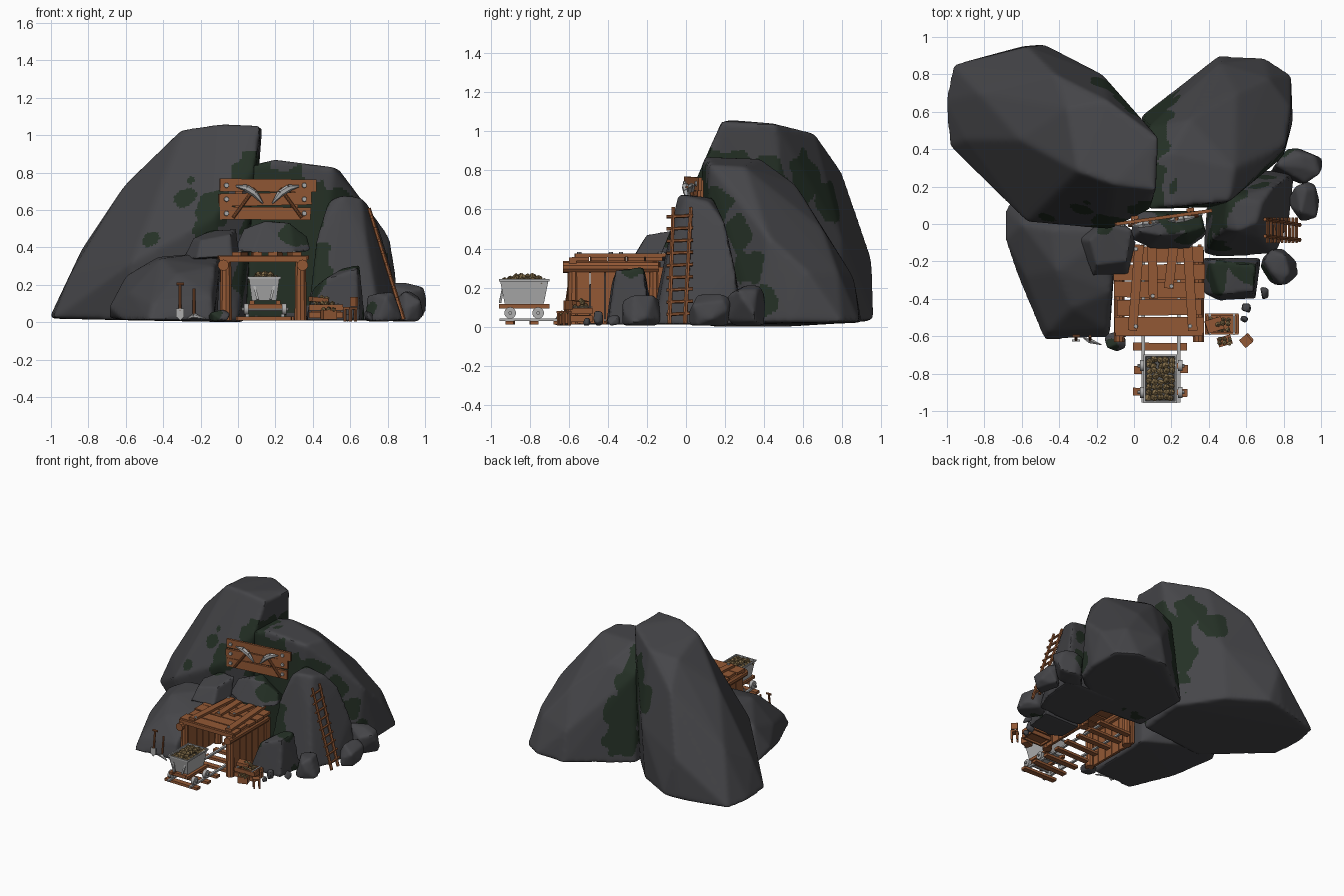
import bpy, bmesh, math, random
from mathutils import Vector, Matrix, Euler, noise

if "Cube" in bpy.data.objects:
    bpy.data.objects.remove(bpy.data.objects["Cube"])
random.seed(4)


def material(name, *rgb):
    m = bpy.data.materials.new(name)
    m.use_nodes = True
    m.diffuse_color = (*rgb, 1)
    m.node_tree.nodes["Principled BSDF"].inputs["Base Color"].default_value = (*rgb, 1)
    return m


ROCK = material("dark rock", .06, .06, .066)
MOSS = material("moss", .018, .03, .019)
WOOD = material("wood", .29, .098, .035)
METAL = material("light metal", .42, .42, .42)
DARK = material("dark metal", .1, .1, .1)
ORE = material("ore", .22, .15, .065)


def add_object(name, bm, *mats):
    bmesh.ops.recalc_face_normals(bm, faces=bm.faces)
    me = bpy.data.meshes.new(name)
    bm.to_mesh(me)
    bm.free()
    for m in mats:
        me.materials.append(m)
    ob = bpy.data.objects.new(name, me)
    bpy.context.scene.collection.objects.link(ob)
    return ob


def smooth(ob, angle=35):
    bpy.ops.object.select_all(action='DESELECT')
    ob.select_set(True)
    bpy.context.view_layer.objects.active = ob
    bpy.ops.object.shade_smooth_by_angle(angle=math.radians(angle))


# Boxes given as (centre, size, rotation), joined into one part
def boxes(name, mat, items):
    bm = bmesh.new()
    for c, s, *r in items:
        rot = Euler(r[0] if r else (0, 0, 0)).to_matrix().to_4x4()
        bmesh.ops.create_cube(bm, size=1, matrix=Matrix.Translation(c) @ rot @ Matrix.Diagonal((*s, 1)))
    return add_object(name, bm, mat)


# Round bars given as (start, end, start radius, end radius)
def rods(name, mat, items, sides=10):
    bm = bmesh.new()
    for p, q, r1, r2 in items:
        p, q = Vector(p), Vector(q)
        d = q - p
        m = Matrix.Translation((p + q) / 2) @ d.to_track_quat('Z', 'Y').to_matrix().to_4x4()
        bmesh.ops.create_cone(bm, cap_ends=True, segments=sides, radius1=r1, radius2=r2, depth=d.length, matrix=m)
    ob = add_object(name, bm, mat)
    smooth(ob)
    return ob


# Patches where moss grows: (x, y, z, radius)
PATCHES = [(.08, .12, .8, .11), (.09, .26, .8, .1), (.08, .4, .78, .11), (.09, .52, .62, .15), (.1, .6, .4, .15),
           (.14, .62, .18, .14), (-.27, .07, .78, .06), (-.3, .03, .67, .08), (-.465, .02, .45, .045),
           (-.12, .0, .62, .1), (-.17, -.01, .5, .06), (-.02, .6, .76, .12), (-.12, .74, .64, .12),
           (.2, .17, .6, .24), (.35, .13, .55, .2), (.2, .14, .25, .24), (.56, .2, .62, .09), (.66, .27, .48, .09),
           (.74, .32, .3, .09), (.8, .4, .12, .08), (.4, -.12, .28, .13), (.44, .05, .5, .12), (.44, .02, .65, .07),
           (.4, -.3, .2, .1), (.6, -.24, .3, .08), (.72, -.25, .05, .06), (-.12, -.65, .05, .04), (.32, -.06, .47, .09)]


def mossy(p):
    wobble = 1 + .45 * noise.noise(p * 11)
    return any((p - Vector(s[:3])).length < s[3] * wobble for s in PATCHES)


# A rock is a hull of corner points with worn edges
def rock(name, points, voxel=.014, wear=10):
    bm = bmesh.new()
    for p in points:
        bm.verts.new(p)
    bmesh.ops.convex_hull(bm, input=bm.verts)
    bmesh.ops.delete(bm, geom=[v for v in bm.verts if not v.link_faces], context='VERTS')
    ob = add_object(name, bm)
    mod = ob.modifiers.new("grain", 'REMESH')
    mod.mode, mod.voxel_size = 'VOXEL', voxel
    mod = ob.modifiers.new("wear", 'SMOOTH')
    mod.factor, mod.iterations = .5, wear
    dg = bpy.context.evaluated_depsgraph_get()
    me = bpy.data.meshes.new_from_object(ob.evaluated_get(dg))
    ob.modifiers.clear()
    ob.data = me
    me.materials.clear()
    me.materials.append(ROCK)
    me.materials.append(MOSS)
    for f in me.polygons:
        f.material_index = int(mossy(f.center))
    smooth(ob)


def cm(*pts):
    return [Vector(p) / 100 for p in pts]


def boulder(name, centre, size):
    pts = []
    for i in range(22):
        d = Vector([random.gauss(0, 1) for _ in range(3)]).normalized()
        d *= random.uniform(.97, 1.1) / max(max(map(abs, d)), .8)
        pts.append(Vector(centre) + Vector([a * b / 2 for a, b in zip(d, size)]))
        pts[-1].z = max(pts[-1].z, .005)
    rock(name, pts, max(.006, min(size) / 14), 3)


# Big rocks
rock("tall_back_rock", cm(
    (-101, 66, 2), (-97, 85, 2), (-60, 95, 3), (-48, 96, 4), (-20, 80, 3), (4, 52, 0), (0, 12, 0), (-55, 6, 1),
    (-99, 42, 2), (-83, 70, 40), (-57, 95, 35), (-17, 80, 45), (9, 50, 50), (-61, 45, 73), (-57, 1, 32),
    (-13, -3, 56), (9, 8, 82), (-30, 28, 103), (-10, 21, 106), (12, 18, 105), (13, 46, 104),
    (-14, 66, 99), (-36, 62, 96), (-42, 80, 79), (-90, 45, 25)))
rock("low_back_rock", cm(
    (4, 58, 1), (45, 90, 2), (70, 89, 2), (84, 80, 2), (85, 55, 2), (80, 36, 2), (45, 9, 1), (4, 12, 1),
    (84, 62, 28), (81, 42, 46), (55, 70, 50), (60, 32, 72), (8, 8, 84), (20, 9, 87), (51, 12, 83),
    (54, 30, 82), (20, 38, 86), (8, 36, 84), (30, 56, 73), (72, 78, 28), (46, 86, 25), (8, 52, 68)))
rock("left_front_rock", cm(
    (-69, 8, 2), (-69, -8, 8), (-61, -31, 1), (-48, -62, 1), (-13, -61, 1), (-11, -5, 1), (-60, 0, 25),
    (-43, -3, 35), (-41, -25, 34), (-33, -45, 26), (-12, -36, 30), (-9, -3, 38), (-14, -57, 14),
    (-58, -28, 16), (-46, -58, 10), (-30, 18, 20), (-60, 22, 2)))
rock("right_front_rock", cm(
    (37, -16, 1), (46, -18, 1), (76, -16, 1), (83, 1, 1), (86, 28, 1), (40, 30, 1), (73, 2, 45),
    (82, 25, 30), (48, -2, 64), (56, -4, 68), (66, 0, 67), (69, 12, 64), (50, 14, 66), (75, 20, 53),
    (42, -8, 45), (69, -8, 42)))

# Smaller rocks around the entrance and the foot of the hill
rock("right_boulder", cm((36, -18, 1), (37, -37, 1), (45, -41, 1), (65, -40, 1), (68, -18, 1), (40, -19, 18),
                         (46, -38, 23), (64, -36, 29), (65, -22, 31), (56, -21, 29)), .012, 5)
rock("left_lintel_rock", cm((-30, -8, 33), (-22, -28, 34), (-3, -27, 35), (1, -10, 36), (-24, -9, 45), (-20, -22, 44),
                            (-4, -20, 47), (-1, -3, 50), (-15, 0, 49), (-13, 6, 33)), .01, 5)
rock("entrance_rock", cm((-2, -8, 38), (8, -13, 37), (30, -13, 37), (39, -6, 38), (36, 7, 40), (0, 7, 40),
                         (3, -4, 50), (14, -6, 54), (28, -5, 53), (37, -2, 46), (18, 5, 54)), .01, 5)
for i, (c, s) in enumerate([
        ((.77, -.23, .06), (.2, .18, .19)), ((.87, .31, .09), (.26, .18, .23)), ((.91, .12, .07), (.15, .2, .18)),
        ((.69, -.37, .03), (.06, .06, .06)), ((.6, -.45, .04), (.05, .05, .08)),
        ((.59, -.51, .025), (.04, .04, .04)), ((-.1, -.63, .03), (.11, .1, .07))]):
    boulder("boulder_%d" % (i + 1), c, s)

# Timber tunnel
walls, roof, nails = [], [], []
for x in (-.085, .35):
    for i in range(6):
        walls.append(((x, -.53 + i * .077, .16), (.02, .072, .29), (0, 0, random.uniform(-.04, .04))))
for i in range(5):
    y = -.54 + i * .094
    roof.append(((.135, y, .347), (.47 + random.uniform(-.02, .02), .085, .02), (0, 0, random.uniform(-.02, .02))))
for x, y, length, turn in ((.01, -.34, .46, -.08), (.3, -.33, .48, .06), (.2, -.22, .25, -.12), (.1, -.25, .3, .03)):
    roof.append(((x, y, .366), (.05, length, .018), (0, 0, turn)))
    for s in (-.45, .45):
        y2 = y + s * length
        nails.append(((x, y2, .37), (x, y2, .381), .012, .01))
boxes("tunnel_walls", WOOD, walls)
boxes("tunnel_roof", WOOD, roof)
boxes("tunnel_lintel", WOOD, [((.135, -.58, .338), (.47, .04, .03))])
rods("tunnel_side_beams", WOOD, [((x, -.63, .305), (x, -.14, .305), .03, .03) for x in (-.078, .345)])
rods("roof_nails", METAL, nails, 8)
rods("tunnel_posts", WOOD, [((x, y, .01), (x, y, .33), .034, .03) for x in (-.065, .335) for y in (-.575, -.16)])

# Track
boxes("sleepers", WOOD, [((.145 + random.uniform(-.01, .01), -.9 + i * .122, .02), (.29, .042, .02),
                          (0, 0, random.uniform(-.03, .03))) for i in range(8)])
boxes("rails", METAL, [((x, -.5, .036), (.018, .91, .014)) for x in (.05, .24)])

# Mine cart: an open tapered tub on a wooden frame
bm = bmesh.new()
bmesh.ops.create_cube(bm, size=1, matrix=Matrix.Translation((.14, -.828, .18)) @ Matrix.Diagonal((.165, .25, .125, 1)))
for v in bm.verts:
    if v.co.z < .18:
        v.co.x = .14 + (v.co.x - .14) * .8
        v.co.y = -.828 + (v.co.y + .828) * .8
bm.normal_update()
top = max(bm.faces, key=lambda f: f.normal.z)
bmesh.ops.inset_region(bm, faces=[top], thickness=.012)
bmesh.ops.translate(bm, verts=top.verts, vec=(0, 0, -.03))
top.material_index = 1
add_object("cart_tub", bm, METAL, DARK)
boxes("cart_bands", METAL, [((.14, y, .238), (.178, .01, .012)) for y in (-.952, -.704)]
      + [((x, -.828, .238), (.01, .25, .012)) for x in (.056, .224)]
      + [((.14 + s * .045, -.943, .165), (.012, .012, .09), (-.2, s * .25, 0)) for s in (-1, 1)])
boxes("cart_frame", WOOD, [((x, -.828, .105), (.025, .26, .022)) for x in (.075, .215)]
      + [((.145, y, .085), (.18, .03, .025)) for y in (-.9, -.757)])
rods("cart_wheels", METAL, [((x - .012, y, .07), (x + .012, y, .07), .03, .03)
                            for x in (.043, .247) for y in (-.9, -.757)], 14)
rods("cart_axles", METAL, [((.02, y, .07), (.27, y, .07), .009, .009) for y in (-.9, -.757)], 8)


def ore_heap(name, centre, spread, columns, rows, size):
    bm = bmesh.new()
    for i in range(columns):
        for j in range(rows):
            a = 2 * i / (columns - 1) - 1
            b = 2 * j / (rows - 1) - 1
            p = Vector(centre) + Vector((a * spread[0], b * spread[1], spread[2] * (1 - max(a * a, b * b))))
            p += Vector([random.uniform(-.3, .3) * size for _ in range(3)])
            for v in bmesh.ops.create_icosphere(bm, subdivisions=1, radius=size)["verts"]:
                v.co = v.co * random.uniform(.75, 1.15) + p
    add_object(name, bm, ORE)


ore_heap("cart_ore", (.14, -.828, .228), (.058, .1, .027), 5, 8, .021)

# Sign with crossed pickaxes, turned slightly about the vertical
turn = math.radians(8)


def on_sign(x, z, out=0):
    return Vector((.155 + x * math.cos(turn) + out * math.sin(turn), .035 + x * math.sin(turn) - out * math.cos(turn), z))


boxes("sign_planks", WOOD, [(on_sign(x, z), (w, .018, .068), (0, tilt, turn))
                            for x, z, w, tilt in ((.005, .732, .52, .01), (-.01, .658, .5, -.02), (-.01, .582, .49, .01))])
boxes("sign_battens", WOOD, [(on_sign(x, .65, -.02), (.04, .02, .2), (0, 0, turn)) for x in (-.15, .15)])
rods("sign_bolts", METAL, [(on_sign(x, z, .005), on_sign(x, z, .018), .015, .012)
                           for z in (.732, .658, .582) for x in (-.22, .2)])
rods("sign_pick_handles", WOOD, [(on_sign(s * .185, .56, .018), on_sign(s * .07, .715, .018), .009, .009) for s in (-1, 1)])
heads = []
for s in (-1, 1):
    arc = [on_sign(s * x, z, .022) for x, z in ((.17, .728), (.115, .718), (.07, .69), (.025, .635))]
    heads += [(arc[0], arc[1], .005, .019), (arc[1], arc[2], .019, .019), (arc[2], arc[3], .019, .004)]
rods("sign_pick_heads", METAL, heads, 6)

# Ladder leaning on the right rock
lean = lambda t, y: (.885 - .185 * t, y, .015 + .595 * t)
rods("ladder_rails", WOOD, [(lean(0, a), lean(1, b), .012, .01) for a, b in ((-.085, -.065), (-.005, .025))], 6)
rods("ladder_rungs", WOOD, [(lean(t, -.1), lean(t + .01, .035), .009, .009)
                            for t in [.08 + i * .105 for i in range(9)]], 6)

# Crates, stool and loose ore beside the tunnel
crate = []
for z in (.04, .08):
    crate += [((.47, y, z), (.18, .012, .032)) for y in (-.585, -.485)]
    crate += [((x, -.535, z), (.012, .1, .032)) for x in (.385, .555)]
crate += [((.47, -.535, .05), (.16, .09, .02)), ((.43, -.54, .12), (.09, .07, .025), (0, .1, .3)),
          ((.485, -.625, .04), (.075, .05, .05), (0, 0, .3))]
boxes("crates", WOOD, crate)
boxes("crate_straps", METAL, [((x, -.535, .1), (.012, .115, .006)) for x in (.405, .535)])
ore_heap("crate_ore", (.46, -.535, .1), (.045, .028, .03), 4, 3, .016)
ore_heap("loose_ore", (.485, -.625, .068), (.025, .012, .01), 3, 2, .013)
stool = [((.6, -.625, .075), (.055, .055, .012), (0, 0, .7))]
stool += [((.6 + a, -.625 + b, .04), (.012, .012, .07), (0, 0, .7)) for a, b in ((.028, 0), (-.028, 0), (0, .028), (0, -.028))]
stool += [((.62, -.605, .11), (.012, .05, .05), (0, 0, .7))]
boxes("stool", WOOD, stool)

# Shovel and pickaxe standing by the left rock
rods("tool_handles", WOOD, [((-.31, -.62, .06), (-.31, -.6, .2), .008, .008), ((-.33, -.6, .205), (-.29, -.6, .205), .008, .008),
                            ((-.235, -.62, .03), (-.235, -.6, .18), .007, .007)], 8)
boxes("shovel_blade", METAL, [((-.31, -.622, .05), (.045, .01, .05)), ((-.31, -.622, .028), (.026, .01, .026), (0, .785, 0))])
rods("pickaxe_head", METAL, [((-.235, -.625, .035), (-.175, -.645, .02), .014, .003),
                             ((-.235, -.625, .035), (-.27, -.61, .02), .014, .003)], 6)
